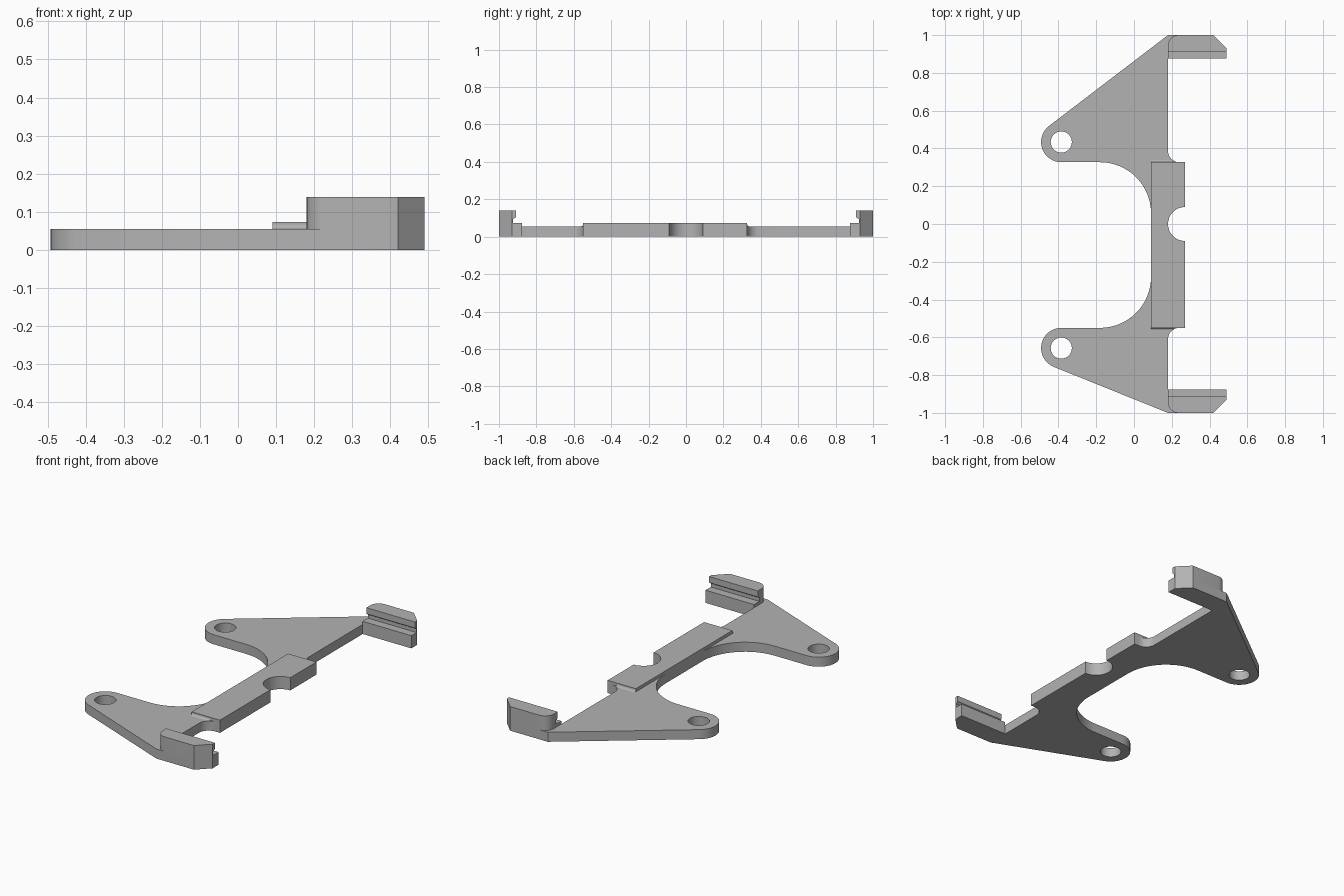
import bpy, bmesh, math
from mathutils import Vector

cube = bpy.data.objects.get("Cube")
if cube:
    bpy.data.objects.remove(cube, do_unlink=True)

grey = bpy.data.materials.new("plain grey")
grey.use_nodes = True
colour = (0.45, 0.45, 0.45, 1)
grey.diffuse_color = colour
grey.node_tree.nodes["Principled BSDF"].inputs["Base Color"].default_value = colour


def arc(cx, cy, r, a0, a1, n=16):
    """Points on an arc, angles in degrees."""
    angles = [math.radians(a0 + (a1 - a0) * i / n) for i in range(n + 1)]
    return [(cx + r * math.cos(a), cy + r * math.sin(a)) for a in angles]


def prism(name, loops, low, high, along_x=False):
    """Extrude an outline, with optional holes, along z or x."""
    bm = bmesh.new()
    for loop in loops:
        vs = [bm.verts.new((u, v, low)) for u, v in loop]
        for a, b in zip(vs, vs[1:] + vs[:1]):
            bm.edges.new((a, b))
    bmesh.ops.triangle_fill(bm, edges=bm.edges[:], use_beauty=True)
    side = bmesh.ops.extrude_face_region(bm, geom=bm.faces[:])["geom"]
    moved = [g for g in side if isinstance(g, bmesh.types.BMVert)]
    bmesh.ops.translate(bm, verts=moved, vec=(0, 0, high - low))
    if along_x:
        for v in bm.verts:
            v.co = Vector((v.co.z, v.co.x, v.co.y))
    bmesh.ops.recalc_face_normals(bm, faces=bm.faces[:])
    mesh = bpy.data.meshes.new(name)
    bm.to_mesh(mesh)
    bm.free()
    mesh.materials.append(grey)
    obj = bpy.data.objects.new(name, mesh)
    bpy.context.collection.objects.link(obj)
    bpy.ops.object.select_all(action='DESELECT')
    obj.select_set(True)
    bpy.context.view_layer.objects.active = obj
    bpy.ops.object.shade_smooth_by_angle(angle=math.radians(30))
    return obj


PLATE, BAR, CLAW = 0.055, 0.073, 0.139
LEFT, INNER, RIGHT = 0.09, 0.18, 0.27
BACK, FRONT = 0.327, -0.55
EAR_X, EAR_R = -0.385, 0.107
back_ear, front_ear = BACK + EAR_R, FRONT - EAR_R


def tangent_angle(ear_y, corner_y):
    """Angle where the outer slanted edge meets the ear."""
    d = Vector((INNER - EAR_X, corner_y - ear_y))
    side = 1 if corner_y > 0 else -1
    return math.degrees(math.atan2(d.y, d.x) + side * math.acos(EAR_R / d.length))


def claw_foot(s):
    return [(INNER, s), (0.42, s), (0.49, s * 0.93), (0.49, s * 0.877), (INNER, s * 0.877)]


# Base plate: ears, curved waist, notches and claw feet in one outline
notch = arc(RIGHT, 0, 0.09, 270, 90)
outline = arc(EAR_X, back_ear, EAR_R, tangent_angle(back_ear, 1), 270)
outline += arc(-0.18, BACK - 0.27, 0.27, 90, 0)
outline += arc(-0.18, FRONT + 0.27, 0.27, 0, -90)
outline += arc(EAR_X, front_ear, EAR_R, 90, 360 + tangent_angle(front_ear, -1))
outline += claw_foot(-1)
outline += arc(0.24, FRONT - 0.06, 0.06, 180, 90, 8)
outline += [(RIGHT, FRONT)] + notch + [(RIGHT, BACK)]
outline += arc(0.24, BACK + 0.06, 0.06, 270, 180, 8)
outline += claw_foot(1)[::-1]
holes = [arc(EAR_X, y, 0.056, 0, 348.75, 31) for y in (back_ear, front_ear)]
prism("base_plate", [outline] + holes, 0, PLATE)

# Raised bar with a filleted foot at each end
bar = [(LEFT, FRONT), (RIGHT, FRONT)] + notch + [(RIGHT, BACK), (LEFT, BACK)]
prism("raised_bar", [bar], PLATE, BAR)
for name, y, s in (("back_bar_fillet", BACK, 1), ("front_bar_fillet", FRONT, -1)):
    r = 0.012
    curve = [(y + s * (r + u), PLATE + r + v) for u, v in arc(0, 0, r, 180, 270, 5)]
    prism(name, [[(y, PLATE)] + curve], LEFT, 0.21, along_x=True)

# Claws: wide ledge, recessed groove, overhanging lip
for side, s in (("back", 1), ("front", -1)):
    corner = [(x, s * y) for x, y in arc(0.235, 0.945, 0.055, 180, 90, 8)]
    outer = corner + [(0.42, s), (0.49, s * 0.93)]
    for part, y, low, high in (("ledge", 0.877, PLATE, BAR),
                               ("groove", 0.925, BAR, 0.104),
                               ("lip", 0.91, 0.104, CLAW)):
        loop = outer + [(0.49, s * y), (INNER, s * y)]
        prism(f"{side}_claw_{part}", [loop], low, high)
    # Sloped underside of the lip
    slope = [(s * 0.91, 0.104), (s * 0.925, 0.104), (s * 0.925, 0.094)]
    prism(f"{side}_claw_lip_slope", [slope], INNER, 0.49, along_x=True)
